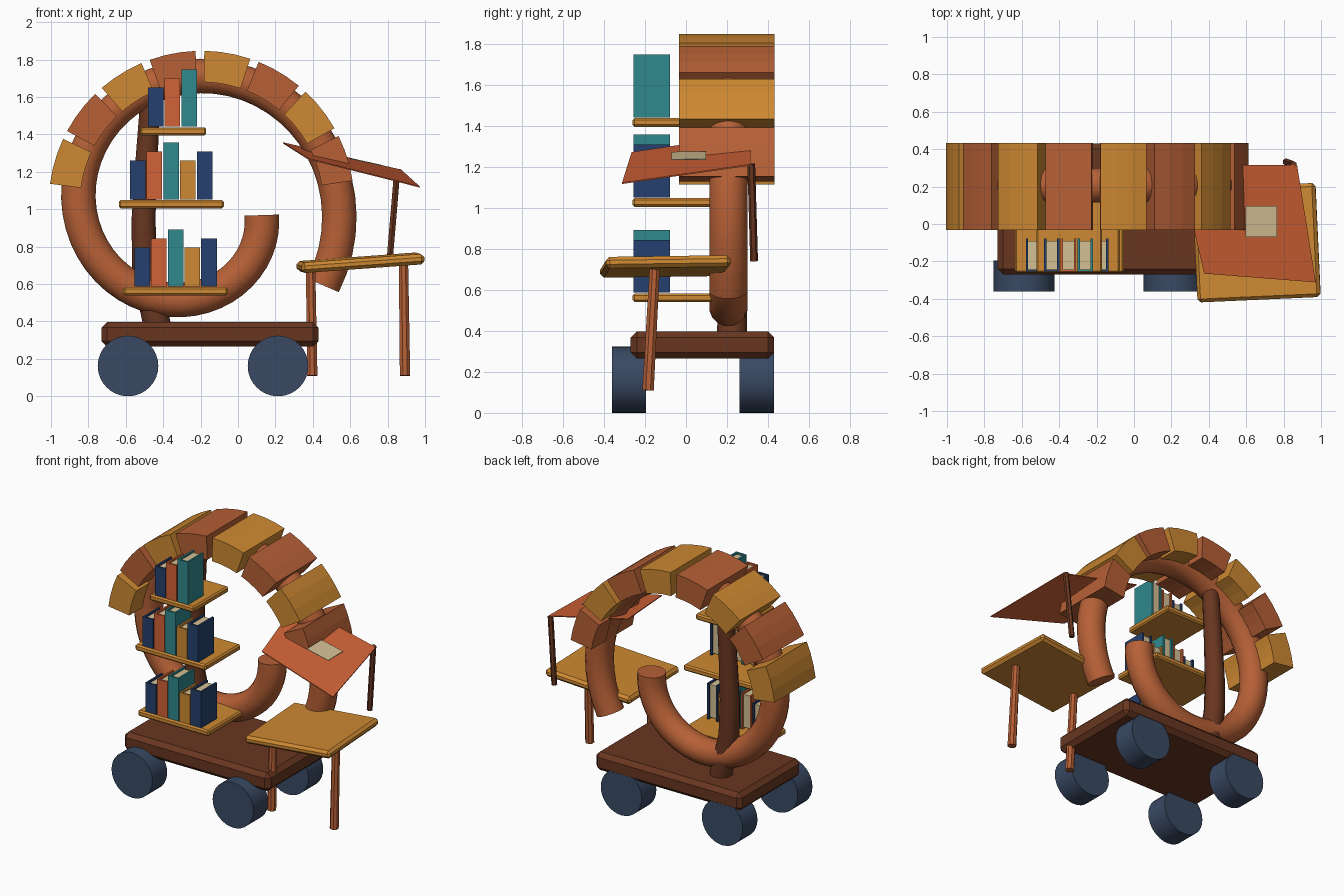
import bpy, bmesh, math
from mathutils import Vector, Matrix, Euler

if "Cube" in bpy.data.objects:
    bpy.data.objects.remove(bpy.data.objects["Cube"])


def material(name, r, g, b):
    m = bpy.data.materials.new(name)
    lin = [((c / 255 + 0.055) / 1.055) ** 2.4 for c in (r, g, b)]
    m.diffuse_color = (*lin, 1)
    m.use_nodes = True
    m.node_tree.nodes["Principled BSDF"].inputs["Base Color"].default_value = m.diffuse_color
    return m


OCHRE = material("ochre wood", 206, 137, 50)
BROWN = material("warm brown wood", 182, 96, 54)
DARK = material("dark brown wood", 104, 54, 32)
ORANGE = material("orange", 210, 98, 54)
TEAL = material("teal", 48, 136, 141)
NAVY = material("navy", 38, 64, 110)
SLATE = material("slate blue", 57, 73, 99)
CREAM = material("cream paper", 212, 192, 148)


def finish(name, bm, *mats, smooth=False):
    bmesh.ops.recalc_face_normals(bm, faces=bm.faces)
    me = bpy.data.meshes.new(name)
    bm.to_mesh(me)
    bm.free()
    for m in mats:
        me.materials.append(m)
    ob = bpy.data.objects.new(name, me)
    bpy.context.collection.objects.link(ob)
    if smooth:
        bpy.context.view_layer.objects.active = ob
        ob.select_set(True)
        bpy.ops.object.shade_smooth_by_angle(angle=math.radians(35))
        ob.select_set(False)
    return ob


def add_box(bm, lo, hi, mat=0):
    lo, hi = Vector(lo), Vector(hi)
    mtx = Matrix.Translation((lo + hi) / 2) @ Matrix.Diagonal((*(hi - lo), 1))
    vs = bmesh.ops.create_cube(bm, size=1, matrix=mtx)["verts"]
    for f in {f for v in vs for f in v.link_faces}:
        f.material_index = mat


def box(name, lo, hi, mat, bevel=0.0, rot=(0, 0, 0)):
    bm = bmesh.new()
    add_box(bm, lo, hi)
    if bevel:
        bmesh.ops.bevel(bm, geom=bm.edges[:], offset=bevel, segments=1, affect='EDGES')
    c = (Vector(lo) + Vector(hi)) / 2
    r = Euler([math.radians(a) for a in rot]).to_matrix()
    bmesh.ops.rotate(bm, cent=c, matrix=r, verts=bm.verts)
    return finish(name, bm, mat)


def tube(name, path, radii, sides, mat, smooth=True):
    """Sweep a round section along a path that never runs along y."""
    bm = bmesh.new()
    path = [Vector(p) for p in path]
    rings = []
    for i, p in enumerate(path):
        t = (path[min(i + 1, len(path) - 1)] - path[max(i - 1, 0)]).normalized()
        n = t.cross(Vector((0, 1, 0))).normalized()
        b = n.cross(t)
        angles = [math.tau * (k + 0.5) / sides for k in range(sides)]
        rings.append([bm.verts.new(p + radii[i] * (n * math.cos(a) + b * math.sin(a))) for a in angles])
    for r0, r1 in zip(rings, rings[1:]):
        for k in range(sides):
            j = (k + 1) % sides
            bm.faces.new((r0[k], r0[j], r1[j], r1[k]))
    bm.faces.new(rings[0])
    bm.faces.new(rings[-1])
    return finish(name, bm, mat, smooth=smooth)


# rolling base and wheels
box("cart_base", (-0.73, -0.27, 0.265), (0.43, 0.43, 0.397), DARK, 0.03)
for x in (-0.588, 0.214):
    for y in (-0.278, 0.345):
        bm = bmesh.new()
        bmesh.ops.create_cone(bm, cap_ends=True, segments=32, radius1=0.162, radius2=0.162, depth=0.167,
                              matrix=Matrix.Translation((x, y, 0.162)) @ Matrix.Rotation(math.pi / 2, 4, 'X'))
        finish("wheel", bm, SLATE, smooth=True)

# spiral trunk, opening outwards clockwise as seen from the front
path = []
N = 56
for i in range(N + 1):
    t = 0.07 + (4.34 - 0.07) * i / N
    r = 0.37 + 0.125 * t - 0.005 * t * t
    a = -t * math.pi / 2
    path.append((-0.25 + r * math.cos(a), 0.207, 1.01 + r * math.sin(a)))
tube("spiral_trunk", path, [0.094] * len(path), 16, BROWN)

# post carrying the shelves
tube("shelf_post",
     [(-0.43, 0.225, 0.37), (-0.46, 0.225, 0.5), (-0.5, 0.225, 0.7), (-0.505, 0.225, 0.95),
      (-0.49, 0.225, 1.25), (-0.465, 0.225, 1.64)],
     [0.076, 0.074, 0.07, 0.066, 0.061, 0.055], 12, DARK)

# arch blocks over the trunk
for i in range(8):
    mid = 90.6 - (i - 3.5) * 20.9
    bm = bmesh.new()
    rows = []
    for k in range(4):
        a = math.radians(mid + 8.8 - 17.6 * k / 3)
        rows.append([bm.verts.new((-0.195 + r * math.cos(a), y, 1.03 + r * math.sin(a)))
                     for r, y in ((0.65, -0.033), (0.817, -0.033), (0.817, 0.432), (0.65, 0.432))])
    for r0, r1 in zip(rows, rows[1:]):
        for k in range(4):
            j = (k + 1) % 4
            bm.faces.new((r0[k], r0[j], r1[j], r1[k]))
    bm.faces.new(rows[0])
    bm.faces.new(rows[-1])
    finish("arch_block", bm, BROWN if i % 2 else OCHRE)


def book(x, z, h, mat):
    bm = bmesh.new()
    w, front, back, c = 0.0415, -0.255, -0.078, 0.013
    add_box(bm, (x - w, front, z), (x - w + c, back, z + h))
    add_box(bm, (x + w - c, front, z), (x + w, back, z + h))
    add_box(bm, (x - w + c, front, z), (x + w - c, front + c, z + h))
    add_box(bm, (x - w + c, front + c, z + 0.012), (x + w - c, back - 0.012, z + h - 0.012), 1)
    finish("book", bm, mat, CREAM)


# shelves with books: left, right, underside, first book x, number of books
for x0, x1, z, bx, n in ((-0.615, -0.053, 0.54, -0.513, 5),
                         (-0.637, -0.075, 1.005, -0.537, 5),
                         (-0.522, -0.17, 1.395, -0.44, 3)):
    box("shelf", (x0, -0.26, z), (x1, 0.14, z + 0.043), OCHRE, 0.01)
    for i in range(n):
        book(bx + i * 0.0895, z + 0.046, 0.21 + 0.048 * (i % 3), (NAVY, ORANGE, TEAL, OCHRE, NAVY)[i])

# side table, slightly askew, with two legs
box("table_top", (0.325, -0.405, 0.686), (0.985, 0.205, 0.742), OCHRE, 0.018, (0.8, -4.2, 2.6))
for x0, x1 in ((0.397, 0.388), (0.893, 0.885)):
    tube("table_leg", [(x0, -0.185, 0.11), (x1, -0.153, 0.7)], [0.03, 0.027], 8, BROWN, smooth=False)

# tilted canopy sheet, its prop and the paper patch above it
def sheet(name, corners, mat, thick):
    bm = bmesh.new()
    top = [bm.verts.new(c) for c in corners]
    low = [bm.verts.new((x, y, z - thick)) for x, y, z in corners]
    bm.faces.new(top)
    bm.faces.new(low)
    for k in range(4):
        j = (k + 1) % 4
        bm.faces.new((top[k], top[j], low[j], low[k]))
    finish(name, bm, mat)


sheet("canopy", [(0.375, -0.265, 1.272), (0.972, -0.312, 1.122), (0.872, 0.315, 1.212), (0.24, 0.315, 1.358)],
      ORANGE, 0.006)
sheet("paper_patch", [(0.595, -0.07, 1.273), (0.765, -0.07, 1.236), (0.765, 0.097, 1.238), (0.595, 0.097, 1.275)],
      CREAM, 0.004)
tube("canopy_prop", [(0.812, 0.332, 0.74), (0.852, 0.318, 1.215)], [0.019, 0.019], 6, DARK, smooth=False)
